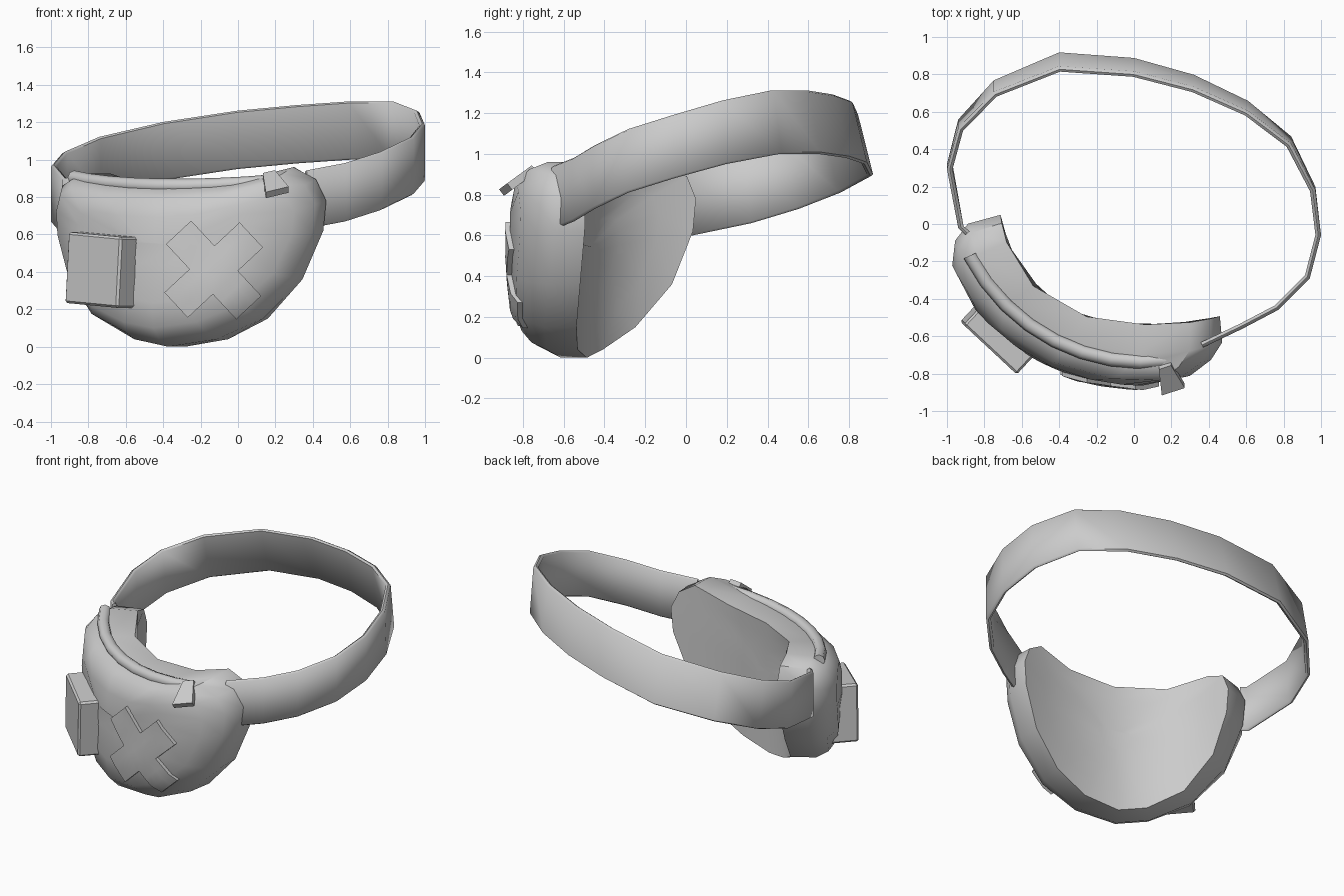
import bpy, bmesh, math
from mathutils import Vector, Matrix
from mathutils.bvhtree import BVHTree

old = bpy.data.objects.get("Cube")
if old:
    bpy.data.objects.remove(old, do_unlink=True)

grey = bpy.data.materials.new("light grey fabric")
grey.use_nodes = True
grey.diffuse_color = (0.6, 0.6, 0.6, 1)
grey.node_tree.nodes["Principled BSDF"].inputs["Base Color"].default_value = (0.6, 0.6, 0.6, 1)

# The pouch wraps around a vertical axis
AXIS = Vector((0.10, 0.27, 0))
FACING = 245.2
BACK = 0.843


def polar(angle, radius, z):
    a = math.radians(FACING + angle)
    return AXIS + Vector((radius * math.cos(a), radius * math.sin(a), z))


def finish(name, bm, smooth=40):
    bmesh.ops.recalc_face_normals(bm, faces=bm.faces)
    mesh = bpy.data.meshes.new(name)
    bm.to_mesh(mesh)
    obj = bpy.data.objects.new(name, mesh)
    bpy.context.collection.objects.link(obj)
    mesh.materials.append(grey)
    bpy.ops.object.select_all(action='DESELECT')
    obj.select_set(True)
    bpy.context.view_layer.objects.active = obj
    bpy.ops.object.shade_smooth_by_angle(angle=math.radians(smooth))
    return obj


def loft(rings):
    """Skin a list of equally long closed rings and cap both ends."""
    bm = bmesh.new()
    rows = [[bm.verts.new(p) for p in ring] for ring in rings]
    for a, b in zip(rows, rows[1:]):
        for i in range(len(a)):
            j = (i + 1) % len(a)
            bm.faces.new((a[i], a[j], b[j], b[i]))
    bm.faces.new(rows[0])
    bm.faces.new(rows[-1])
    return bm


# Pouch: half-round outline (angle, height), swelling towards the front
lower = [(14, 0.04), (29, 0.15), (42, 0.36), (49, 0.62), (50, 0.78)]
upper = [(46.5, 0.895), (39, 0.96), (22, 0.89), (0, 0.865),
         (-22, 0.88), (-40, 0.925), (-47, 0.89)]
outline = [(-2, 0)] + lower + upper + [(-t, z) for t, z in reversed(lower)]
layers = [(BACK, 0.15), (BACK, 0.45), (BACK, 0.75), (BACK, 1), (1.0, 1),
          (1.08, 0.925), (1.14, 0.8), (1.165, 0.53), (1.17, 0.15)]
MID = 0.5


def pouch_ring(radius, size):
    ring = []
    for t, z in outline:
        t *= size
        depth = radius - BACK
        flatten = 0.035 * math.sin(math.pi * t / 50) * (1 - depth * 2.7)
        twist = 9 * depth * (1 + t / 50)
        ring.append(polar(t - twist, BACK - flatten + depth * (1 - 0.003 * t),
                          MID + (z - MID) * size))
    return ring


bm = loft([pouch_ring(r, s) for r, s in layers])
surface = BVHTree.FromBMesh(bm)
finish("pouch", bm, 45)
bm.free()

# Waist strap: outer lower edge, rising towards the far side
path = [(-0.90, -0.06, 0.59), (-0.94, -0.02, 0.59), (-1.0, 0.32, 0.66), (-0.94, 0.56, 0.73),
        (-0.75, 0.77, 0.81), (-0.4, 0.92, 0.89), (0, 0.89, 0.95),
        (0.32, 0.80, 0.98), (0.61, 0.66, 1.0), (0.84, 0.47, 1.0),
        (0.97, 0.2, 0.95), (1.0, -0.06, 0.88), (0.94, -0.29, 0.81),
        (0.77, -0.46, 0.73), (0.58, -0.56, 0.67), (0.37, -0.66, 0.63)]
path = [Vector(p) for p in path]
rings = []
for i, p in enumerate(path):
    along = path[min(i + 1, len(path) - 1)] - path[max(i - 1, 0)]
    inward = Vector((along.y, -along.x, 0)).normalized() * 0.03
    rise = Vector((0, -0.085 * max(0, p.y), 0.312))
    low, high = p + rise * 0.03, p + rise * 0.97
    rings.append([low, high, p + rise + inward / 2, high + inward,
                  low + inward, p + inward / 2])
bm = loft(rings)
finish("waist_strap", bm, 60)
bm.free()

# Rounded zip piping along the upper edge
steps, sides, thick = 9, 8, 0.038
rings = []
for i in range(steps):
    f = i / (steps - 1)
    t = -41 + 71 * f
    radius = 1.07 - 0.07 * f
    z = 0.86 + 0.042 * (t / 40) ** 2
    centre = polar(t, radius, z)
    out = (polar(t, 1, 0) - AXIS).normalized()
    ring = []
    for k in range(sides):
        a = 2 * math.pi * k / sides
        ring.append(centre + thick * (out * math.cos(a) + Vector((0, 0, math.sin(a)))))
    rings.append(ring)
bm = loft(rings)
finish("zip_piping", bm, 50)
bm.free()

# Flared zip pull
start, end = Vector((0.165, -0.755, 0.92)), Vector((0.21, -0.885, 0.825))
side = Vector((0.92, 0.3, 0.22)).normalized()
up = side.cross(end - start).normalized() * 0.02
rings = []
for p, w in ((start, 0.035), (end, 0.066)):
    rings.append([p + side * w + up, p - side * w + up, p - side * w - up, p + side * w - up])
bm = loft(rings)
finish("zip_pull", bm, 20)
bm.free()

# Small box pocket on the front
bm = bmesh.new()
bmesh.ops.create_cube(bm, size=1)
bmesh.ops.scale(bm, vec=(0.39, 0.2, 0.38), verts=bm.verts)
bmesh.ops.bevel(bm, geom=bm.edges[:], offset=0.012, segments=1, affect='EDGES')
place = (Matrix.Translation((-0.71, -0.59, 0.41)) @ Matrix.Rotation(math.radians(-43), 4, 'Z')
         @ Matrix.Rotation(math.radians(4), 4, 'Y'))
bmesh.ops.transform(bm, matrix=place, verts=bm.verts)
finish("box_pocket", bm, 30)
bm.free()

# Cross-shaped patch draped over the front
bm = bmesh.new()
reach = 0.275
bmesh.ops.create_grid(bm, x_segments=9, y_segments=9, size=reach)
corners = [f for f in bm.faces
           if min(abs(f.calc_center_median().x), abs(f.calc_center_median().y)) > reach / 3]
bmesh.ops.delete(bm, geom=corners, context='FACES')
turn = math.radians(43)
for v in bm.verts:
    x = -0.13 + v.co.x * math.cos(turn) - v.co.y * math.sin(turn)
    z = 0.41 + v.co.x * math.sin(turn) + v.co.y * math.cos(turn)
    hit = surface.ray_cast(Vector((x, -3, z)), Vector((0, 1, 0)))[0]
    v.co = (x, hit.y - 0.025, z)
rim = [e for e in bm.edges if e.is_boundary]
skirt = bmesh.ops.extrude_edge_only(bm, edges=rim)["geom"]
for v in skirt:
    if isinstance(v, bmesh.types.BMVert):
        v.co.y += 0.04
finish("cross_patch", bm, 40)
bm.free()
